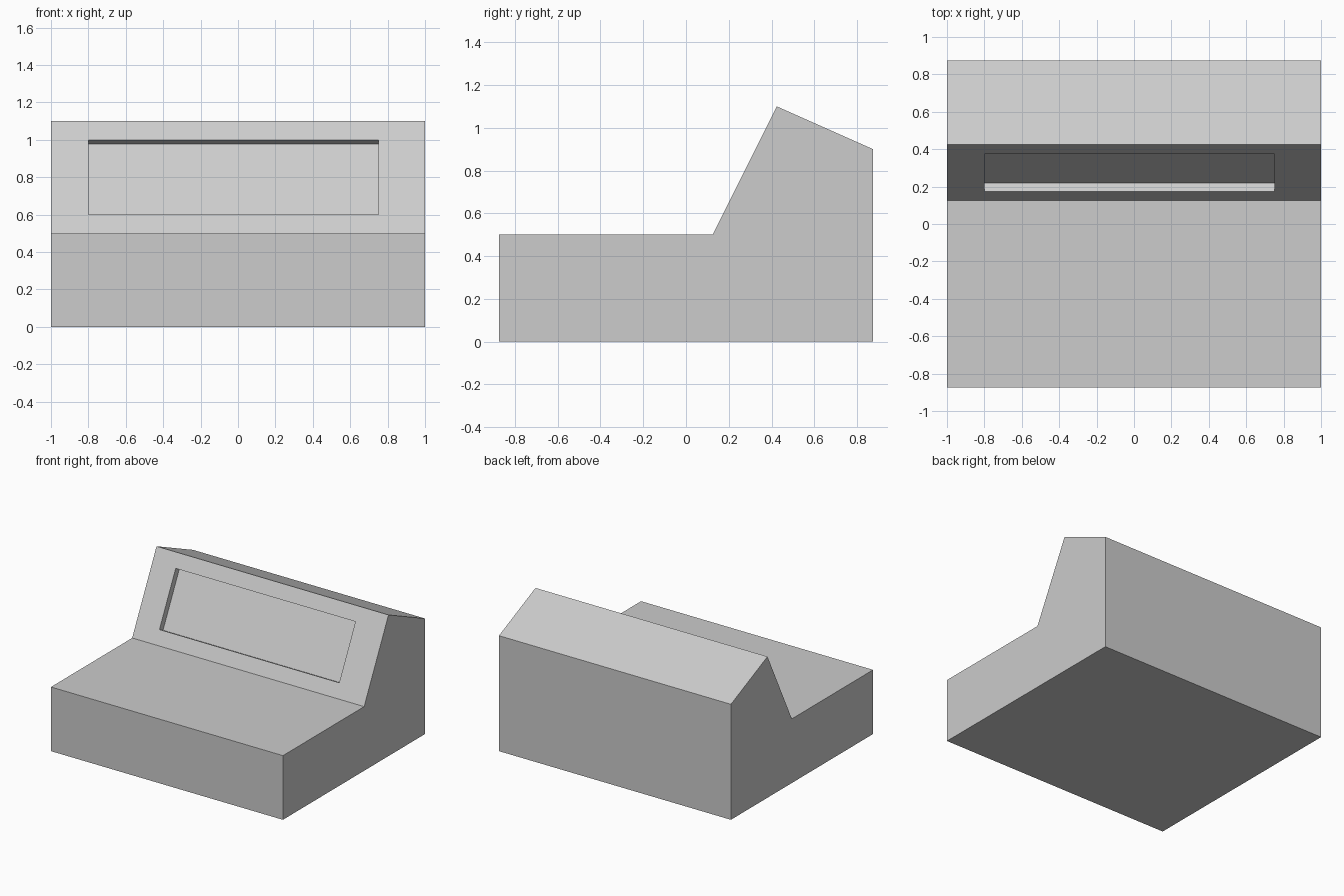
import bpy
import bmesh
from mathutils import Vector

cube = bpy.data.objects.get("Cube")
if cube:
    bpy.data.objects.remove(cube, do_unlink=True)

# One plain grey for the whole body
grey = bpy.data.materials.new("light_grey")
grey.use_nodes = True
colour = (0.604, 0.604, 0.604, 1)
grey.diffuse_color = colour
grey.node_tree.nodes["Principled BSDF"].inputs["Base Color"].default_value = colour

HALF_WIDTH = 1.0
RECESS_DEPTH = 0.05

# Side outline as (y, z), starting with the sloped face
foot, ridge = (0.125, 0.5), (0.425, 1.1)
outline = [foot, ridge, (0.875, 0.9), (0.875, 0), (-0.875, 0), (-0.875, 0.5)]


def on_slope(x, z):
    t = (z - foot[1]) / (ridge[1] - foot[1])
    return Vector((x, foot[0] + t * (ridge[0] - foot[0]), z))


bm = bmesh.new()
left = [bm.verts.new((HALF_WIDTH, y, z)) for y, z in outline]
right = [bm.verts.new((-HALF_WIDTH, y, z)) for y, z in outline]
bm.faces.new(left)
bm.faces.new(right[::-1])

# Walls around the outline, leaving the slope open
count = len(outline)
for i in range(1, count):
    j = (i + 1) % count
    bm.faces.new((left[i], right[i], right[j], left[j]))

# Sloped face: a frame around a shallow rectangular recess
outer = [right[0], left[0], left[1], right[1]]
corners = [on_slope(x, z) for x, z in ((-0.8, 0.6), (0.75, 0.6), (0.75, 1), (-0.8, 1))]
inward = Vector((0, ridge[1] - foot[1], foot[0] - ridge[0])).normalized() * RECESS_DEPTH
rim = [bm.verts.new(c) for c in corners]
floor = [bm.verts.new(c + inward) for c in corners]
for a, b in ((outer, rim), (rim, floor)):
    for i in range(4):
        j = (i + 1) % 4
        bm.faces.new((a[i], a[j], b[j], b[i]))
bm.faces.new(floor)

bmesh.ops.recalc_face_normals(bm, faces=bm.faces[:])
mesh = bpy.data.meshes.new("console_body")
bm.to_mesh(mesh)
bm.free()
mesh.materials.append(grey)
body = bpy.data.objects.new("console_body", mesh)
bpy.context.collection.objects.link(body)
